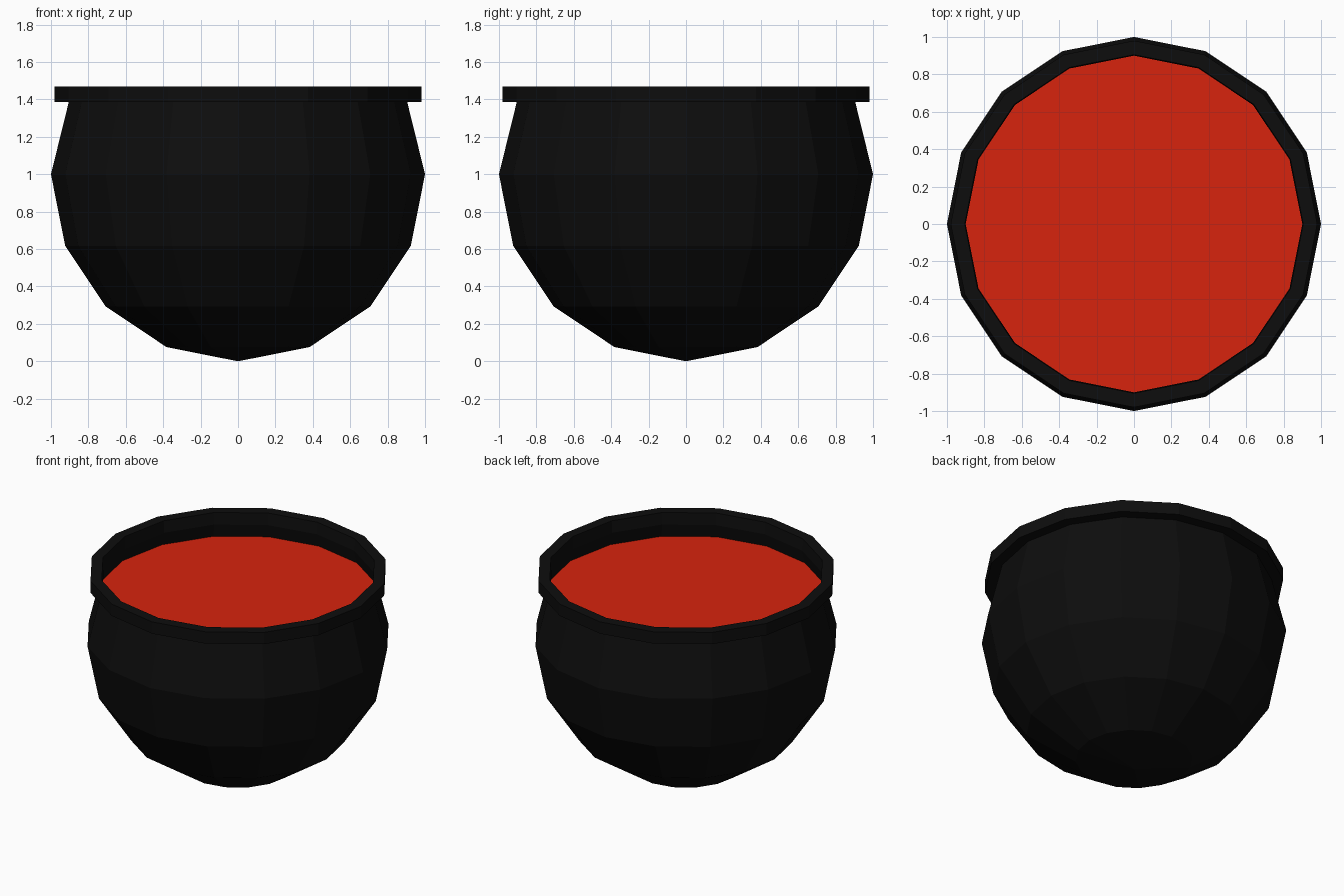
import bpy, bmesh, math

if "Cube" in bpy.data.objects:
    bpy.data.objects.remove(bpy.data.objects["Cube"])

SIDES = 16

def material(name, rgb):
    m = bpy.data.materials.new(name)
    m.diffuse_color = (*rgb, 1)
    m.use_nodes = True
    m.node_tree.nodes["Principled BSDF"].inputs["Base Color"].default_value = m.diffuse_color
    return m

def lathe(name, profile, mat):
    """Revolve (radius, z) points into a flat-faced 16-sided part."""
    bm = bmesh.new()
    rings = []
    for r, z in profile:
        if r == 0:
            rings.append([bm.verts.new((0, 0, z))] * SIDES)
        else:
            rings.append([bm.verts.new((r * math.cos(a), r * math.sin(a), z))
                          for a in (i * math.tau / SIDES for i in range(SIDES))])
    for lo, hi in zip(rings, rings[1:]):
        for i in range(SIDES):
            j = (i + 1) % SIDES
            bm.faces.new(list(dict.fromkeys((lo[i], lo[j], hi[j], hi[i]))))
    me = bpy.data.meshes.new(name)
    bm.to_mesh(me)
    bm.free()
    me.materials.append(mat)
    ob = bpy.data.objects.new(name, me)
    bpy.context.collection.objects.link(ob)
    return ob

black = material("black_iron", (0.004, 0.004, 0.004))
red = material("red_liquid", (0.68, 0.017, 0.004))

# Round bowl: lower half sphere, then a wall leaning in to the rim
bowl = [(math.sin(a), 1 - math.cos(a)) for a in (k * math.pi / 8 for k in range(5))]
bowl[0] = (0, 0)
lathe("pot_bowl", bowl + [(0.905, 1.385)], black)

# Overhanging rim, continuing as the inner wall down to the liquid
lathe("pot_rim", [(0.905, 1.385), (0.98, 1.385), (0.98, 1.47), (0.905, 1.47),
                  (0.9, 1.385), (0.923, 1.29)], black)

# Liquid surface, recessed below the rim
lathe("liquid", [(0.923, 1.29), (0, 1.29)], red)
